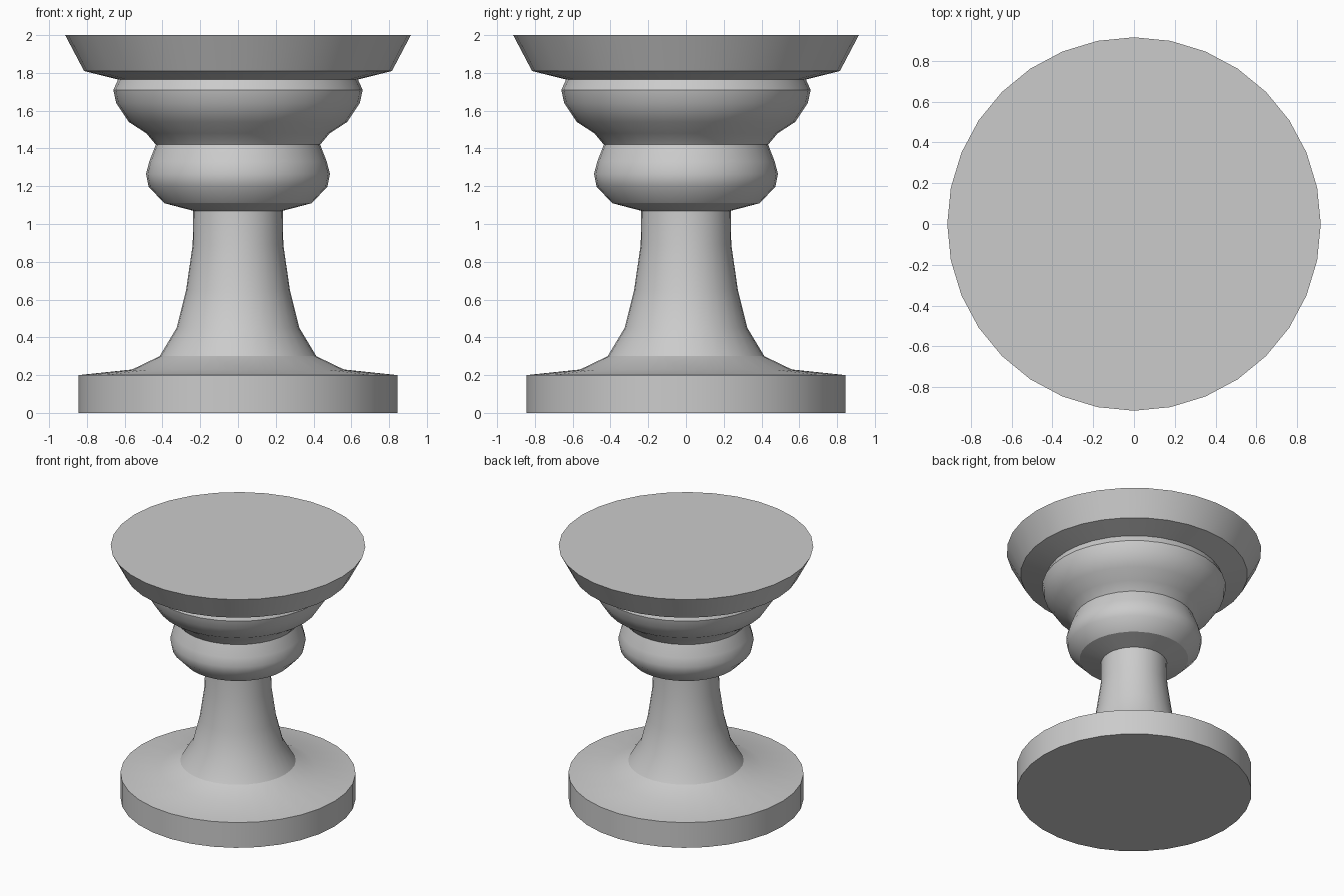
import bpy, bmesh
from math import cos, sin, tau

if "Cube" in bpy.data.objects:
    bpy.data.objects.remove(bpy.data.objects["Cube"])

SIDES = 32

# Lathe profile, bottom to top: radius, height, crease (1 = sharp ring)
PROFILE = [
    # round plinth
    (0.845, 0.00, 1), (0.845, 0.20, 1), (0.56, 0.23, 0),
    # flared stem
    (0.415, 0.30, 1), (0.325, 0.45, 0), (0.275, 0.65, 0),
    (0.24, 0.89, 0), (0.237, 1.07, 1),
    # lower bulb
    (0.39, 1.11, 1), (0.473, 1.197, 0), (0.487, 1.265, 0),
    (0.47, 1.33, 0), (0.435, 1.42, 1),
    # upper bulb
    (0.485, 1.48, 0), (0.578, 1.54, 0), (0.645, 1.64, 0),
    (0.66, 1.71, 1), (0.635, 1.765, 1),
    # flared top
    (0.815, 1.81, 1), (0.915, 2.00, 1),
]


def lathe(name, profile):
    bm = bmesh.new()
    rings = [[bm.verts.new((r * cos(tau * i / SIDES), r * sin(tau * i / SIDES), z))
              for i in range(SIDES)] for r, z, _ in profile]
    # side bands
    for low, high in zip(rings, rings[1:]):
        for i in range(SIDES):
            j = (i + 1) % SIDES
            bm.faces.new((low[i], low[j], high[j], high[i])).smooth = True
    # flat end caps
    bm.faces.new(rings[0][::-1])
    bm.faces.new(rings[-1])
    # sharp rings
    for ring, (_, _, crease) in zip(rings, profile):
        if crease:
            for i in range(SIDES):
                bm.edges.get((ring[i], ring[(i + 1) % SIDES])).smooth = False
    mesh = bpy.data.meshes.new(name)
    bm.to_mesh(mesh)
    bm.free()
    obj = bpy.data.objects.new(name, mesh)
    bpy.context.collection.objects.link(obj)
    return obj


lathe("turned_pedestal", PROFILE)
